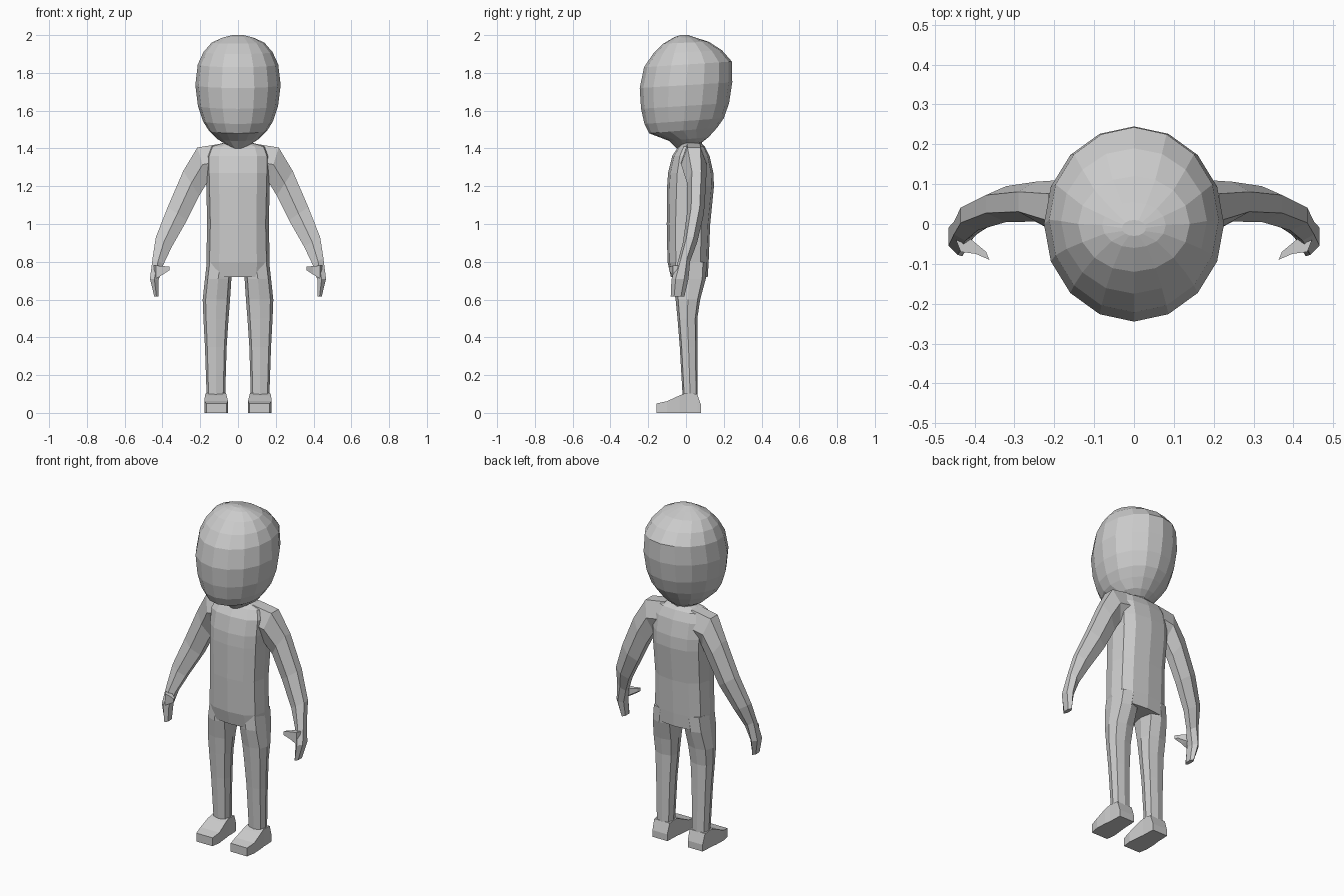
import bpy, bmesh, math
from mathutils import Vector

if "Cube" in bpy.data.objects:
    bpy.data.objects.remove(bpy.data.objects["Cube"])


def section(n, e=1.0, phase=0.0):
    """Unit cross-section with n sides; e < 1 makes it boxier. Extents are -1..1."""
    pts = []
    for i in range(n):
        a = 2 * math.pi * i / n + phase
        c, s = math.cos(a), math.sin(a)
        pts.append((math.copysign(abs(c) ** e, c), math.copysign(abs(s) ** e, s)))
    mx = max(abs(p[0]) for p in pts)
    my = max(abs(p[1]) for p in pts)
    return [(x / mx, y / my) for x, y in pts]


def loft(name, rings, shape, mirror=False):
    """Skin rings given as (centre, u, v), with capped ends and flat faces."""
    bm = bmesh.new()
    loops = []
    for c, u, v in rings:
        c, u, v = Vector(c), Vector(u), Vector(v)
        loops.append([bm.verts.new(c + u * a + v * b) for a, b in shape])
    n = len(shape)
    for lo, hi in zip(loops, loops[1:]):
        for i in range(n):
            j = (i + 1) % n
            bm.faces.new((lo[i], lo[j], hi[j], hi[i]))
    bm.faces.new(loops[0])
    bm.faces.new(loops[-1])
    bmesh.ops.recalc_face_normals(bm, faces=bm.faces)
    mesh = bpy.data.meshes.new(name)
    bm.to_mesh(mesh)
    bm.free()
    ob = bpy.data.objects.new(name, mesh)
    bpy.context.collection.objects.link(ob)
    if mirror:
        ob.modifiers.new("mirror", 'MIRROR')
    return ob


def level(z_front, z_back, x0, x1, y0, y1):
    """Nearly horizontal ring spanning x0..x1, y0..y1, tilted front to back."""
    return (((x0 + x1) / 2, (y0 + y1) / 2, (z_front + z_back) / 2),
            ((x1 - x0) / 2, 0, 0),
            (0, (y1 - y0) / 2, (z_back - z_front) / 2))


# Head: z front, z back, half width, y front, y back
head = [(1.40, 1.42, .045, -.05, .07), (1.44, 1.46, .11, -.09, .12),
        (1.48, 1.51, .155, -.195, .165), (1.53, 1.56, .186, -.22, .20),
        (1.61, 1.64, .212, -.238, .228), (1.72, 1.75, .226, -.245, .245),
        (1.83, 1.86, .213, -.222, .243), (1.90, 1.92, .183, -.175, .19),
        (1.955, 1.965, .14, -.12, .12), (1.99, 1.985, .08, -.06, .055),
        (2.0, 2.0, .03, -.03, .01)]
loft("head", [level(a, b, -w, w, f, k) for a, b, w, f, k in head], section(16))

# Neck
loft("neck", [level(z, z, -w, w, -.03, .085) for z, w in ((1.38, .085), (1.46, .06))],
     section(8))

# Torso: z, half width, y front, y back
torso = [(.72, .165, -.08, .115), (.80, .168, -.098, .12), (1.0, .163, -.102, .128),
         (1.2, .168, -.1, .148), (1.27, .17, -.095, .145), (1.36, .17, -.073, .125),
         (1.41, .15, -.04, .1), (1.43, .075, -.02, .08)]
loft("torso", [level(z, z, -w, w, f, k) for z, w, f, k in torso], section(12, .75))

# Legs: z, inner x, outer x, y front, y back
leg = [(.80, .02, .165, -.075, .11), (.71, .035, .175, -.075, .105),
       (.60, .042, .187, -.055, .075), (.50, .05, .183, -.045, .06),
       (.35, .06, .175, -.033, .06), (.09, .068, .166, -.018, .062)]
loft("legs", [level(z, z, a, b, f, k) for z, a, b, f, k in leg],
     section(8, .7), True)

# Feet: y, inner x, outer x, height
foot = [(-.155, .06, .168, .05), (-.1, .053, .178, .062), (-.035, .06, .175, .092),
        (.0, .064, .17, .105), (.06, .066, .168, .1), (.08, .068, .166, .04)]
loft("feet", [(((a + b) / 2, y, h / 2), ((b - a) / 2, 0, 0), (0, 0, h / 2))
              for y, a, b, h in foot], section(4, 1, math.pi / 4), True)

# Arms and hands: outer x, z, inner x, z, y centre, half depth
arm = [(.09, 1.425, .09, 1.24, .04, .07), (.215, 1.405, .16, 1.225, .042, .068),
       (.29, 1.28, .205, 1.15, .056, .05), (.372, 1.09, .27, 1.02, .05, .045),
       (.435, .93, .35, .88, .022, .038), (.452, .82, .395, .785, -.01, .032),
       (.466, .71, .42, .705, -.032, .045), (.443, .615, .42, .615, -.045, .036)]
loft("arms", [(((a + c) / 2, y, (b + d) / 2), ((a - c) / 2, 0, (b - d) / 2), (0, d2, 0))
              for a, b, c, d, y, d2 in arm], section(6, 1, math.pi / 6), True)

# Thumbs: x, y, z, half depth, half height
thumb = [(.445, -.045, .745, .025, .035), (.405, -.055, .755, .02, .022),
         (.367, -.08, .765, .01, .01)]
loft("thumbs", [((x, y, z), (.4 * d, d, 0), (0, 0, h)) for x, y, z, d, h in thumb],
     section(4, 1, math.pi / 4), True)
